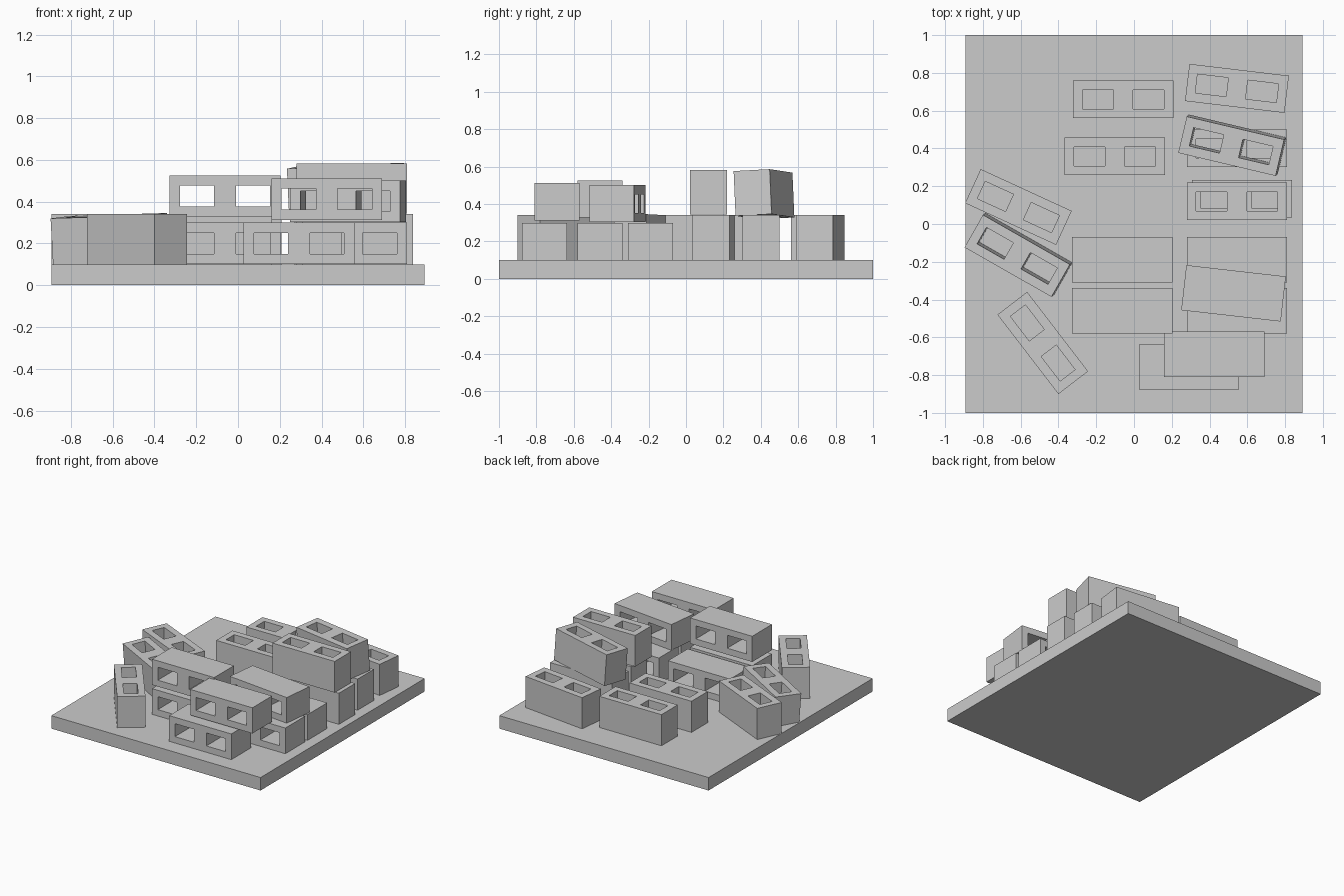
import bpy, bmesh
from math import radians
from mathutils import Matrix

if "Cube" in bpy.data.objects:
    bpy.data.objects.remove(bpy.data.objects["Cube"])

L, W, H = 0.53, 0.198, 0.24     # block length, thickness, depth along the cores

# Ground slab
bm = bmesh.new()
bmesh.ops.create_cube(bm, size=1, matrix=Matrix.Diagonal((1.785, 2.0, 0.1, 1)))
slab = bpy.data.meshes.new("slab")
bm.to_mesh(slab)
bm.free()
ob = bpy.data.objects.new("ground_slab", slab)
ob.location.z = 0.05
bpy.context.collection.objects.link(ob)


def block_mesh():
    """Hollow block: plan grid with two open cells, extruded along the cores."""
    xs = [-L / 2, -0.216, -0.052, 0.052, 0.216, L / 2]
    ys = [-W / 2, -0.05, 0.05, W / 2]
    bm = bmesh.new()
    v = [[bm.verts.new((x, y, -H / 2)) for y in ys] for x in xs]
    for i in range(5):
        for j in range(3):
            if (i, j) not in ((1, 1), (3, 1)):
                bm.faces.new((v[i][j], v[i + 1][j], v[i + 1][j + 1], v[i][j + 1]))
    ext = bmesh.ops.extrude_face_region(bm, geom=bm.faces[:])
    top = [e for e in ext["geom"] if isinstance(e, bmesh.types.BMVert)]
    bmesh.ops.translate(bm, verts=top, vec=(0, 0, H))
    bmesh.ops.recalc_face_normals(bm, faces=bm.faces[:])
    bmesh.ops.dissolve_limit(bm, angle_limit=0.01, verts=bm.verts[:], edges=bm.edges[:])
    bmesh.ops.triangulate(bm, faces=[f for f in bm.faces if len(f.verts) > 4])
    me = bpy.data.meshes.new("hollow_block")
    bm.to_mesh(me)
    bm.free()
    return me


block = block_mesh()


def place(name, x, y, z, yaw=0, tilt=(0, 0), lying=False):
    """z is the centre height; tilt is about the block's own length and width."""
    ob = bpy.data.objects.new(name, block)
    m = Matrix.Translation((x, y, z)) @ Matrix.Rotation(radians(yaw), 4, 'Z')
    m = m @ Matrix.Rotation(radians(tilt[1]), 4, 'Y')
    m = m @ Matrix.Rotation(radians(tilt[0] + (90 if lying else 0)), 4, 'X')
    ob.matrix_world = m
    bpy.context.collection.objects.link(ob)


# Upright blocks on the slab
for i, (x, y, yaw) in enumerate([
        (-0.057, 0.66, 0), (-0.102, 0.358, 0), (0.545, 0.718, -6.8),
        (0.545, 0.40, 0), (0.572, 0.133, 0),
        (-0.612, 0.09, -24.7), (-0.483, -0.63, -52.5)]):
    place(f"upright_block_{i + 1}", x, y, 0.22, yaw)

# Leaning upright block on the left
place("leaning_block", -0.612, -0.164, 0.213, -29.7, (3.5, -1.5))

# Upper upright blocks
place("upper_upright_straight", 0.545, 0.12, 0.463)
place("upper_upright_turned", 0.52, 0.417, 0.452, -13.3, (3, -2))

# Lying blocks on the slab, cores facing front
for i, (x, y) in enumerate([(-0.062, -0.19), (-0.062, -0.46), (0.545, -0.19),
                            (0.545, -0.46), (0.292, -0.757)]):
    place(f"lying_block_{i + 1}", x, y, 0.2, lying=True)

# Upper lying blocks
place("upper_lying_left", -0.062, -0.46, 0.427, lying=True)
place("upper_lying_front", 0.425, -0.69, 0.412, lying=True)
place("upper_lying_turned", 0.527, -0.367, 0.402, -6.5, lying=True)
